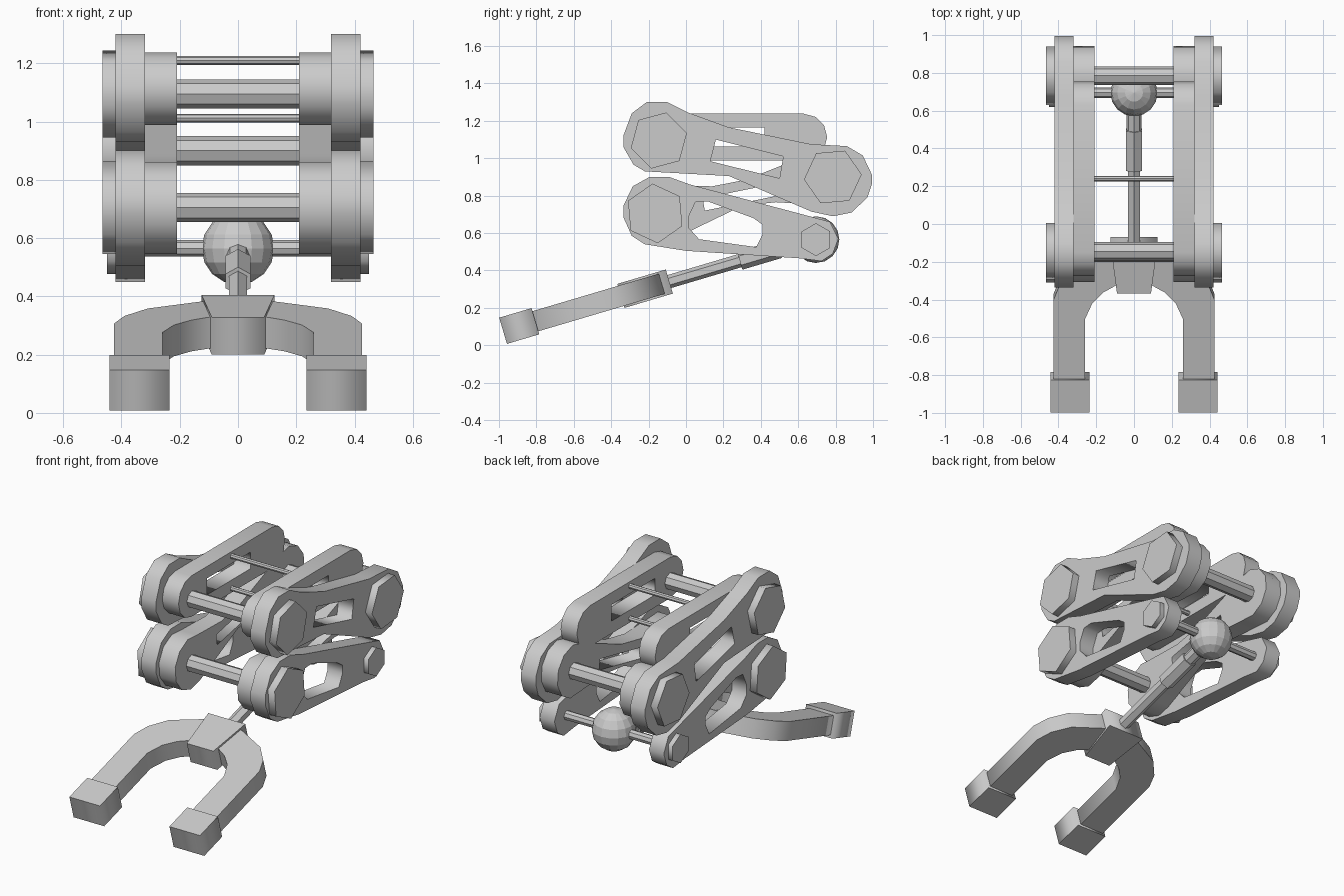
import bpy, math
from mathutils import Matrix, Vector

if "Cube" in bpy.data.objects:
    bpy.data.objects.remove(bpy.data.objects["Cube"])

grey = bpy.data.materials.new("plain_grey")
grey.diffuse_color = (0.6, 0.6, 0.6, 1)
grey.use_nodes = True
grey.node_tree.nodes["Principled BSDF"].inputs["Base Color"].default_value = grey.diffuse_color

# Local plate axes: side plates lie in y-z, fork plates lie in the tilted fork plane
SIDE = Matrix(((0, 0, 1, 0), (1, 0, 0, 0), (0, 1, 0, 0), (0, 0, 0, 1)))
FORK = Matrix.Translation((0, -0.978, 0.0775)) @ Matrix.Rotation(math.radians(16.5), 4, 'X')


def plate(name, loops, half, matrix):
    """Extruded flat outline; loops after the first are holes."""
    cu = bpy.data.curves.new(name + "_outline", 'CURVE')
    cu.dimensions, cu.fill_mode, cu.extrude = '2D', 'BOTH', half
    for pts in loops:
        sp = cu.splines.new('POLY')
        sp.points.add(len(pts) - 1)
        for p, (a, b) in zip(sp.points, pts):
            p.co = (a, b, 0, 1)
        sp.use_cyclic_u = True
    tmp = bpy.data.objects.new(name + "_tmp", cu)
    bpy.context.collection.objects.link(tmp)
    dg = bpy.context.evaluated_depsgraph_get()
    me = bpy.data.meshes.new_from_object(tmp.evaluated_get(dg))
    bpy.data.objects.remove(tmp)
    me.transform(matrix)
    me.materials.clear()
    me.materials.append(grey)
    me.name = name
    ob = bpy.data.objects.new(name, me)
    bpy.context.collection.objects.link(ob)
    return ob


def rod(name, p, q, r, sides=8):
    p, q = Vector(p), Vector(q)
    bpy.ops.mesh.primitive_cylinder_add(vertices=sides, radius=r, depth=(q - p).length,
                                        location=(p + q) / 2)
    ob = bpy.context.object
    ob.rotation_euler = (q - p).to_track_quat('Z', 'Y').to_euler()
    ob.name = name
    ob.data.materials.append(grey)


def ring(c, r, n, start=0, sweep=360):
    """Points on an arc; a full turn omits the repeated last point."""
    steps = n if sweep == 360 else n - 1
    return [(c[0] + r * math.cos(math.radians(start + sweep * i / steps)),
             c[1] + r * math.sin(math.radians(start + sweep * i / steps))) for i in range(n)]


# Pivot centres (y, z)
TOP_FRONT, TOP_BACK = (-0.145, 1.095), (0.785, 0.9)
LOW_FRONT, LOW_BACK = (-0.15, 0.705), (0.695, 0.565)

upper_outer = [
    [(-0.21, 1.30), (-0.10, 1.30), (0.01, 1.245), (0.23, 1.165), (0.67, 1.075), (0.86, 1.065),
     (0.945, 1.015), (0.995, 0.91), (0.995, 0.865), (0.97, 0.79), (0.885, 0.71), (0.785, 0.69),
     (0.67, 0.715), (0.23, 0.905), (-0.22, 0.93), (-0.28, 0.965), (-0.335, 1.06),
     (-0.335, 1.12), (-0.29, 1.24)],
    [(0.16, 1.10), (0.52, 1.01), (0.50, 0.893), (0.13, 0.984)]]
lower_outer = [
    [(-0.195, 0.90), (-0.09, 0.90), (0.02, 0.86), (0.66, 0.69), (0.77, 0.66), (0.815, 0.57),
     (0.785, 0.49), (0.725, 0.45), (0.61, 0.465), (0, 0.505), (-0.22, 0.54), (-0.29, 0.585),
     (-0.335, 0.685), (-0.335, 0.745), (-0.285, 0.85)],
    [(0.05, 0.765), (0.115, 0.77), (0.36, 0.68), (0.41, 0.645), (0.41, 0.595), (0.375, 0.525),
     (0.07, 0.567), (0.013, 0.63), (0.013, 0.685)]]
upper_inner = [
    ring((0.63, 1.113), 0.125, 7, -90, 180) + ring((-0.15, 1.113), 0.125, 7, 90, 180),
    [(0.0, 1.064), (0.42, 1.064), (0.42, 1.165), (0.0, 1.165)]]
middle_inner = [
    ring(TOP_BACK, 0.16, 8, -110, 230) + [(0.32, 0.885), (0.14, 0.85)]
    + ring(LOW_FRONT, 0.16, 8, 70, 230) + [(0.30, 0.745), (0.48, 0.765)],
    [(0.10, 0.72), (0.54, 0.81), (0.53, 0.875), (0.09, 0.785)]]

# Scissor links and hexagonal pivot caps, both sides
for s, side in ((-1, "left"), (1, "right")):
    def at(x):
        return Matrix.Translation((s * x, 0, 0)) @ SIDE
    plate("upper_outer_link_" + side, upper_outer, 0.05, at(0.37))
    plate("lower_outer_link_" + side, lower_outer, 0.05, at(0.37))
    plate("upper_inner_link_" + side, upper_inner, 0.055, at(0.265))
    plate("middle_inner_link_" + side, middle_inner, 0.055, at(0.265))
    for label, c, r, turn, thick in (("top_front", TOP_FRONT, 0.155, 15, 0.045),
                                     ("top_back", TOP_BACK, 0.155, 5, 0.045),
                                     ("low_front", (-0.165, 0.705), 0.16, 35, 0.045),
                                     ("low_back", LOW_BACK, 0.088, 30, 0.03)):
        plate(f"{label}_cap_{side}", [ring(c, r, 6, turn)], thick / 2, at(0.42 + thick / 2))

# Cross pins and thin spacer rods
for label, (y, z), r, w in (("top_front_pin", TOP_FRONT, 0.05, 0.35),
                            ("top_back_pin", TOP_BACK, 0.05, 0.35),
                            ("low_front_pin", LOW_FRONT, 0.05, 0.35),
                            ("ball_pin", LOW_BACK, 0.028, 0.35),
                            ("upper_spacer", (0.24, 1.21), 0.015, 0.23),
                            ("lower_spacer", (0.24, 1.012), 0.015, 0.23)):
    rod(label, (-w, y, z), (w, y, z), r)

# Ball joint
bpy.ops.mesh.primitive_uv_sphere_add(segments=16, ring_count=8, radius=0.125,
                                     location=(0, *LOW_BACK))
ball = bpy.context.object
ball.name = "ball_joint"
ball.data.materials.append(grey)

# Fork: curved yoke, hub block and square tips
outer = [(0.425, 0.1), (0.425, 0.62), (0.39, 0.71), (0.31, 0.80), (0.125, 0.885)]
inner = [(0.09, 0.70), (0.16, 0.66), (0.22, 0.60), (0.26, 0.51), (0.26, 0.1)]
half = outer + inner
mirrored = [(-x, u) for x, u in reversed(half)]
yoke = outer + [(-x, u) for x, u in reversed(outer)] + [(-x, u) for x, u in reversed(inner)] + inner
plate("fork_yoke", [yoke], 0.056, FORK)
plate("fork_hub", [[(-0.09, 0.657), (0.09, 0.657), (0.125, 0.927), (-0.125, 0.927)]], 0.067, FORK)
for s, side in ((-1, "left"), (1, "right")):
    plate("fork_tip_" + side, [[(s * 0.235, 0), (s * 0.442, 0), (s * 0.442, 0.18),
                                (s * 0.235, 0.18)]], 0.073, FORK)

# Stem from the hub to the ball
for label, a, b, r, n in (("stem", 0.9, 1.4, 0.036, 6), ("stem_sleeve", 1.32, 1.54, 0.05, 6),
                          ("stem_neck", 1.5, 1.7, 0.04, 8)):
    rod(label, FORK @ Vector((0, a, 0)), FORK @ Vector((0, b, 0)), r, n)
